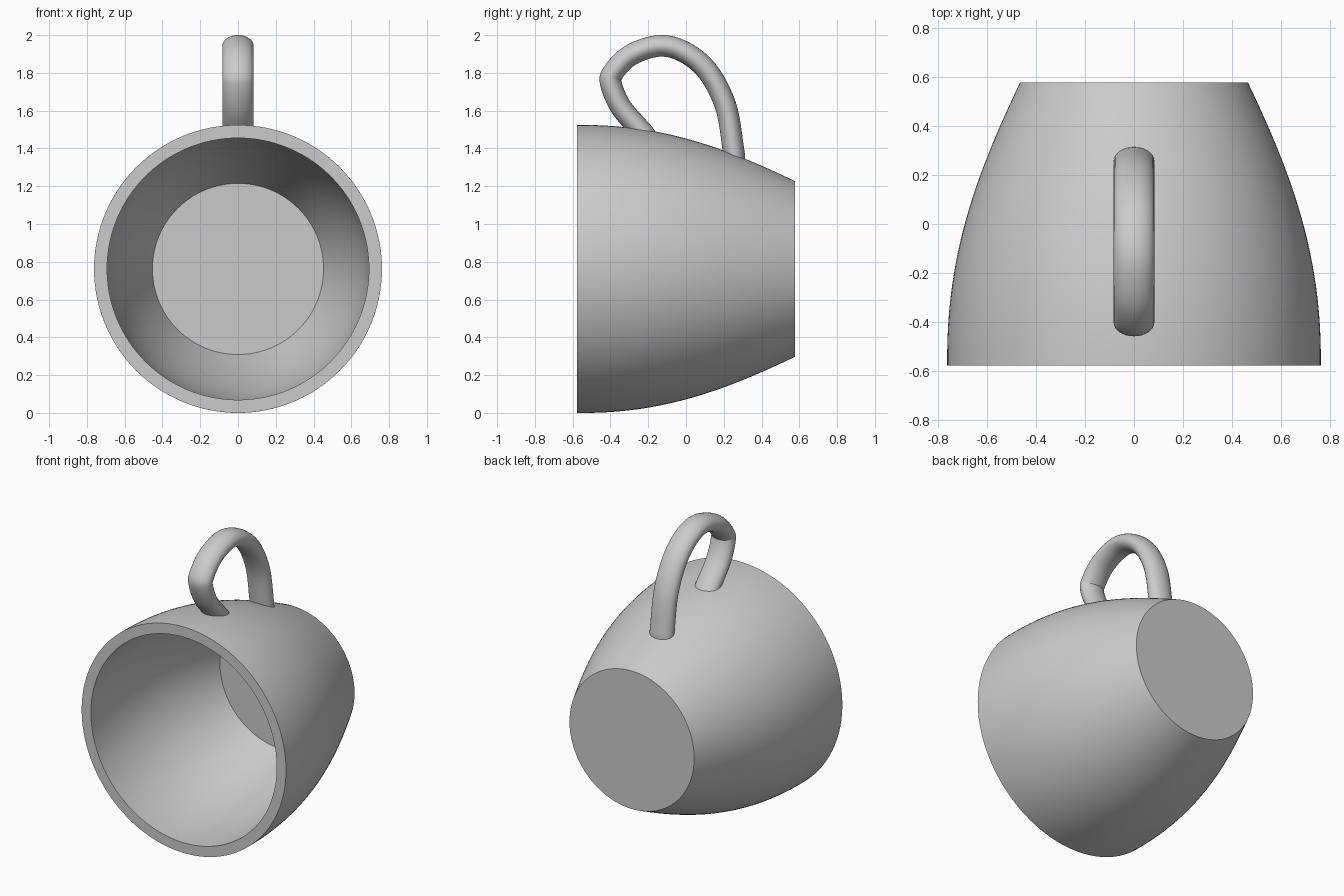
import bpy, bmesh, math
from mathutils import Vector

if "Cube" in bpy.data.objects:
    bpy.data.objects.remove(bpy.data.objects["Cube"])

CZ = 0.762  # height of the cup axis, which runs along y


def make_object(name, bm):
    bmesh.ops.remove_doubles(bm, verts=bm.verts, dist=1e-5)
    bmesh.ops.recalc_face_normals(bm, faces=bm.faces)
    mesh = bpy.data.meshes.new(name)
    bm.to_mesh(mesh)
    bm.free()
    ob = bpy.data.objects.new(name, mesh)
    bpy.context.collection.objects.link(ob)
    bpy.ops.object.select_all(action='DESELECT')
    ob.select_set(True)
    bpy.context.view_layer.objects.active = ob
    bpy.ops.object.shade_smooth_by_angle(angle=math.radians(35))
    return ob


def bezier(p, n=24):
    p = [Vector(q) for q in p]
    out = []
    for i in range(n + 1):
        t = i / n
        s = 1 - t
        out.append(p[0]*s**3 + p[1]*3*s*s*t + p[2]*3*s*t*t + p[3]*t**3)
    return out


def skin(bm, rings):
    for a, b in zip(rings, rings[1:]):
        for i in range(len(a)):
            j = (i + 1) % len(a)
            bm.faces.new((a[i], a[j], b[j], b[i]))
    bm.faces.new(rings[0])
    bm.faces.new(rings[-1])


# Cup body: outer wall, rim and inner wall as (y, radius), turned about y
outer = bezier([(-.577, .762), (-.13, .768), (.2, .645), (.577, .465)])
inner = bezier([(-.577, .693), (-.17, .697), (.12, .6), (.455, .453)])
SEG = 128
bm = bmesh.new()
rings = []
for y, r in list(reversed(outer)) + inner:
    rings.append([bm.verts.new((r*math.cos(2*math.pi*i/SEG), y,
                                CZ + r*math.sin(2*math.pi*i/SEG)))
                  for i in range(SEG)])
skin(bm, rings)
make_object("cup_body", bm)

# Handle: oval section swept along a smooth path in the y-z plane
pts = [(.258, 1.327), (.25, 1.40), (.21, 1.625), (.115, 1.808), (-.01, 1.911),
       (-.143, 1.943), (-.295, 1.893), (-.387, 1.80), (-.397, 1.74),
       (-.345, 1.62), (-.25, 1.508), (-.215, 1.47)]
pts = [Vector(p) for p in pts]
ext = [2*pts[0] - pts[1]] + pts + [2*pts[-1] - pts[-2]]
path = []
STEP = 6
for k in range(len(pts) - 1):
    a, b, c, d = ext[k:k + 4]
    for i in range(STEP):
        t = i / STEP
        path.append(0.5*(2*b + (c - a)*t + (2*a - 5*b + 4*c - d)*t*t
                         + (3*b - a - 3*c + d)*t**3))
path.append(pts[-1])

bm = bmesh.new()
rings = []
for i, p in enumerate(path):
    tan = (path[min(i + 1, len(path) - 1)] - path[max(i - 1, 0)]).normalized()
    side = Vector((-tan.y, tan.x)) * 0.057
    if i == len(path) - 1:
        side = Vector((.076, -.015))  # cut along the cup wall
        side *= 1 if side.dot(Vector((-tan.y, tan.x))) > 0 else -1
    ring = []
    for s in range(32):
        ang = 2*math.pi*s/32
        q = p + side*math.sin(ang)
        ring.append(bm.verts.new((0.083*math.cos(ang), q.x, q.y)))
    rings.append(ring)
skin(bm, rings)
make_object("handle", bm)
